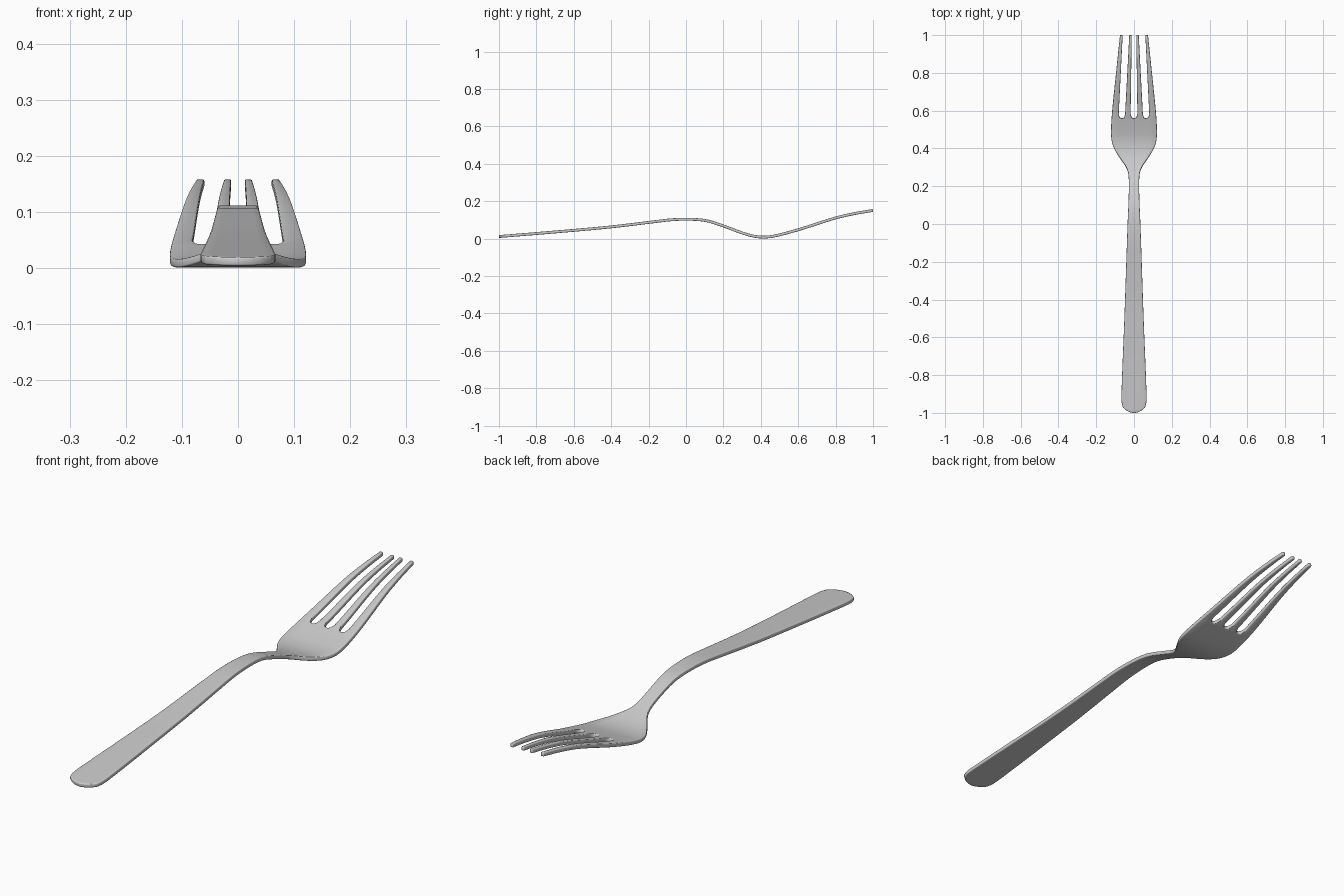
import bpy
import bmesh
import math

if "Cube" in bpy.data.objects:
    bpy.data.objects.remove(bpy.data.objects["Cube"])

# Side profile (y, z of the mid surface) and outline half widths (y, x)
SIDE = [(-1, 0.0115), (-0.7, 0.036), (-0.4, 0.063), (-0.2, 0.087), (-0.08, 0.101),
        (0.02, 0.104), (0.11, 0.096), (0.2, 0.068), (0.3, 0.031), (0.36, 0.014),
        (0.41, 0.0085), (0.47, 0.014), (0.6, 0.048), (0.8, 0.111), (0.9, 0.134), (1, 0.151)]
WIDTH = [(-1, 0.058), (-0.96, 0.065), (-0.9, 0.0665), (-0.5, 0.051), (0, 0.034),
         (0.15, 0.028), (0.26, 0.029), (0.30, 0.041), (0.34, 0.068), (0.39, 0.100),
         (0.43, 0.116), (0.48, 0.1215), (0.58, 0.117), (0.8, 0.095), (1, 0.074)]
SLOT_Y = 0.58
THICK = 0.015


def curve(pts, y):
    """Smooth curve through the given points."""
    n = len(pts)

    def slope(i):
        a, b = pts[max(i - 1, 0)], pts[min(i + 1, n - 1)]
        return (b[1] - a[1]) / (b[0] - a[0])

    i = 0
    while i < n - 2 and y > pts[i + 1][0]:
        i += 1
    (y0, v0), (y1, v1) = pts[i], pts[i + 1]
    h = y1 - y0
    t = (y - y0) / h
    return ((2*t**3 - 3*t**2 + 1) * v0 + (t**3 - 2*t**2 + t) * h * slope(i)
            + (3*t**2 - 2*t**3) * v1 + (t**3 - t**2) * h * slope(i + 1))


def edges(y):
    """x of the eight tine edges, left to right."""
    t = (y - SLOT_Y) / (1 - SLOT_Y)
    half = [0.018 - 0.006 * t, 0.047 - 0.022 * t, 0.081 - 0.021 * t, curve(WIDTH, y)]
    return [-x for x in reversed(half)] + half


def columns(y):
    """Tine edges plus points across each slot: (x, position in slot -1..1)."""
    e = edges(y)
    cols = []
    for k in range(8):
        cols.append((e[k], 1))
        if k in (1, 3, 5):
            for s in (-0.75, -0.4, 0, 0.4, 0.75):
                cols.append((e[k] + (e[k + 1] - e[k]) * (s + 1) / 2, s))
    return cols


bm = bmesh.new()
base = columns(SLOT_Y)
base_w = curve(WIDTH, SLOT_Y)

# Handle, neck and bowl: rows across the full width
ys = [-1, -0.985, -0.96, -0.93, -0.9] + [-0.8 + 0.1 * i for i in range(7)]
ys += [-0.1 + 0.03 * i for i in range(12)] + [0.25 + 0.02 * i for i in range(16)] + [SLOT_Y]
rows = []
for y in ys:
    row = []
    for x, s in base:
        f = x / base_w
        yy = y
        if y < -0.93:                       # rounded handle end
            yy += 0.028 * f**2 * (-0.93 - y) / 0.07
        if y == SLOT_Y:                     # rounded slot ends
            yy -= 0.021 * math.sqrt(1 - s * s)
        row.append(bm.verts.new((f * curve(WIDTH, y), yy, curve(SIDE, yy))))
    rows.append(row)
for a, b in zip(rows, rows[1:]):
    for i in range(len(a) - 1):
        bm.faces.new((a[i], a[i + 1], b[i + 1], b[i]))

# Four tines, each growing from a pair of edges
edge_index = [i for i, (x, s) in enumerate(base) if s == 1]
for k in range(0, 8, 2):
    prev = [rows[-1][edge_index[k]], rows[-1][edge_index[k + 1]]]
    for j in range(1, 15):
        y = SLOT_Y + (1 - SLOT_Y) * j / 14
        e = edges(y)
        cur = [bm.verts.new((e[k + d], y, curve(SIDE, y))) for d in (0, 1)]
        bm.faces.new((prev[0], prev[1], cur[1], cur[0]))
        prev = cur

mesh = bpy.data.meshes.new("fork")
bm.to_mesh(mesh)
bm.free()
fork = bpy.data.objects.new("fork", mesh)
bpy.context.collection.objects.link(fork)

# Sheet thickness and softened rims
solid = fork.modifiers.new("thickness", 'SOLIDIFY')
solid.thickness = THICK
solid.offset = 0
bevel = fork.modifiers.new("soft_rim", 'BEVEL')
bevel.width = 0.003
bevel.segments = 2
bevel.limit_method = 'ANGLE'
bevel.angle_limit = math.radians(50)

bpy.context.view_layer.objects.active = fork
fork.select_set(True)
bpy.ops.object.shade_smooth_by_angle(angle=math.radians(40))
